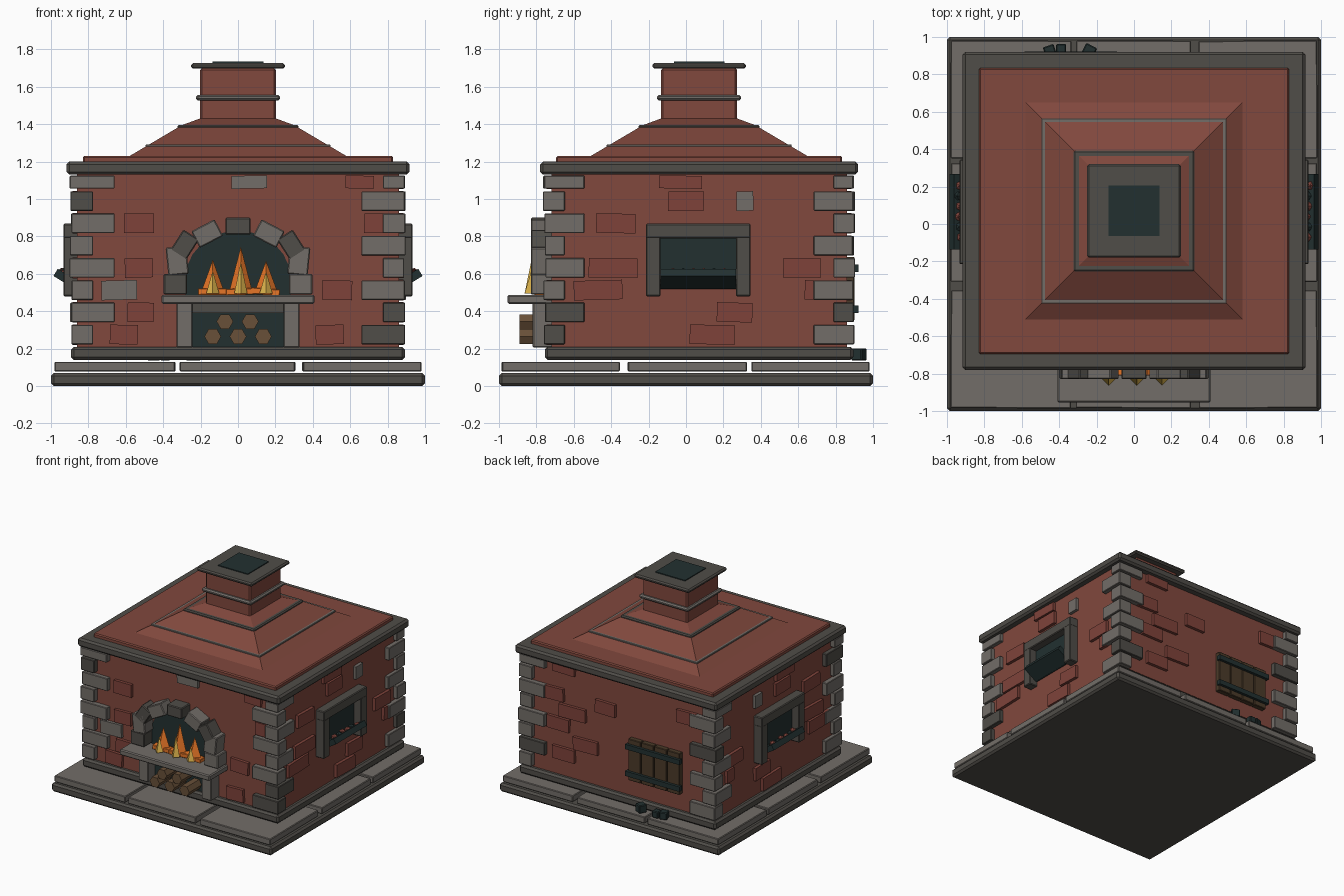
import bpy, bmesh, math, random
from mathutils import Matrix, Vector

random.seed(4)
default_cube = bpy.data.objects.get("Cube")
if default_cube:
    bpy.data.objects.remove(default_cube, do_unlink=True)


def material(name, red, green, blue):
    mat = bpy.data.materials.new(name)
    mat.use_nodes = True
    color = (red, green, blue, 1)
    mat.diffuse_color = color
    shader = next(n for n in mat.node_tree.nodes if n.type == 'BSDF_PRINCIPLED')
    shader.inputs["Base Color"].default_value = color
    return mat


WALL = material("wall_red", .22, .065, .047)
BRICK = material("brick_red", .21, .055, .042)
STONE = material("light_stone", .17, .155, .14)
DARK = material("dark_stone", .08, .074, .065)
BLACK = material("soot_black", .016, .03, .03)
PLANK = material("dark_wood", .07, .043, .022)
LOG = material("log_wood", .14, .08, .04)
ORANGE = material("flame_orange", .8, .18, .02)
YELLOW = material("flame_yellow", .8, .5, .08)


def finish(name, bm, mat, bevel=0):
    bmesh.ops.recalc_face_normals(bm, faces=bm.faces)
    mesh = bpy.data.meshes.new(name)
    bm.to_mesh(mesh)
    bm.free()
    mesh.materials.append(mat)
    obj = bpy.data.objects.new(name, mesh)
    bpy.context.scene.collection.objects.link(obj)
    if bevel:
        mod = obj.modifiers.new("chamfer", 'BEVEL')
        mod.width = bevel
        mod.segments = 1
    return obj


def block(name, mat, x, y, z, bevel=0, turn=0, axis='Y'):
    """Box from (low, high) ranges, optionally turned about its centre."""
    spans = (x, y, z)
    centre = Vector([(a + b) / 2 for a, b in spans])
    size = Matrix.Diagonal([abs(b - a) for a, b in spans] + [1])
    place = Matrix.Translation(centre) @ Matrix.Rotation(turn, 4, axis) @ size
    bm = bmesh.new()
    bmesh.ops.create_cube(bm, size=1, matrix=place)
    return finish(name, bm, mat, bevel)


MID = .07    # the house sits slightly behind the base centre
HALF_X, HALF_Y = .86, .79
FRONT, BACK = MID - HALF_Y, MID + HALF_Y


def slab(name, mat, half_x, half_y, z, bevel=0):
    return block(name, mat, (-half_x, half_x), (MID - half_y, MID + half_y), z, bevel)


def cone(name, mat, sides, bottom, top, height, place):
    bm = bmesh.new()
    bmesh.ops.create_cone(bm, cap_ends=True, segments=sides, radius1=bottom,
                          radius2=top, depth=height, matrix=place)
    return finish(name, bm, mat)


# Base and paving
block("base_slab", DARK, (-1, 1), (-1, 1), (0, .07), .015)
for x in ((-.98, -.335), (-.31, .305), (.345, .98)):
    for y in ((-.985, -.355), (-.31, .325), (.35, .98)):
        block("paving_slab", STONE, x, y, (.078, .13), .005,
              random.uniform(-.006, .006), 'Z')

# Walls, plinth and cornice
slab("plinth", DARK, .893, .825, (.14, .21), .015)
slab("walls", WALL, HALF_X, HALF_Y, (.2, 1.15))
slab("cornice", DARK, .917, .85, (1.13, 1.2), .015)


# Corner stones with alternating long and short sides
def course(row):
    low = .223 + .119 * row
    return low, min(low + .104, 1.125)


DARK_CORNERS = {(-1, -1, 6), (1, -1, 0), (1, -1, 1), (1, 1, 1), (-1, 1, 4)}
for sx in (-1, 1):
    for sy in (-1, 1):
        for row in range(8):
            long_x = (row % 2 == 0) == (sx * sy < 0)
            run_x, run_y = (.235, .11) if long_x else (.12, .215)
            out_x = .895 + random.uniform(-.007, .007)
            out_y = .828 + random.uniform(-.007, .007)
            block("corner_stone", DARK if (sx, sy, row) in DARK_CORNERS else STONE,
                  sorted((sx * out_x, sx * (.895 - run_x))),
                  sorted((MID + sy * out_y, MID + sy * (.828 - run_y))),
                  course(row), .004)


# Raised bricks, each given as (position along wall, course, width)
def wall_brick(wall, along, row, width, mat=BRICK):
    span = (along - width / 2, along + width / 2)
    tilt = random.uniform(-.03, .03)
    if wall in ("front", "back"):
        face = FRONT if wall == "front" else BACK
        block("raised_brick", mat, span, (face - .025, face + .025), course(row), 0, tilt, 'Y')
    else:
        face = HALF_X if wall == "left" else -HALF_X
        block("raised_brick", mat, (face - .025, face + .025), span, course(row), 0, tilt, 'X')


FRONT_BRICKS = [(-.53, 5, .16), (-.53, 3, .15), (-.52, 1, .14), (-.61, 0, .15),
                (.65, 7, .15), (.73, 5, .11), (.53, 2, .16), (.49, 0, .15)]
SIDE_BRICKS = [(-.03, 7, .23), (0, 6, .19), (-.375, 5, .21), (-.39, 3, .26),
               (-.47, 2, .26), (.62, 3, .2), (.68, 2, .09), (.26, 1, .19), (.14, 0, .24)]
BACK_BRICKS = [(.5, 7, .2), (.6, 5, .2), (.42, 4, .24), (.55, 3, .2),
               (.3, 2, .22), (.5, 1, .2), (-.62, 6, .18), (.12, 5, .18)]
for entry in FRONT_BRICKS:
    wall_brick("front", *entry)
for entry in BACK_BRICKS:
    wall_brick("back", *entry)
for side in ("left", "right"):
    for entry in SIDE_BRICKS:
        wall_brick(side, *entry)
    wall_brick(side, .315, 6, .09, STONE)
wall_brick("front", .06, 7, .19, STONE)
wall_brick("front", -.635, 2, .19, STONE)

# Roof, its trim bands and the chimney
slab("roof_slab", WALL, .83, .765, (1.19, 1.23), .008)


def hip(name, low_half, high_half, low, high):
    place = Matrix.Translation((0, MID, (low + high) / 2)) @ Matrix.Rotation(math.pi / 4, 4, 'Z')
    root = math.sqrt(2)
    cone(name, WALL, 4, low_half * root, high_half * root, high - low, place)


hip("lower_roof", .583, .3, 1.228, 1.395)
hip("upper_roof", .3, .205, 1.395, 1.43)
slab("lower_trim", STONE, .495, .495, (1.277, 1.291), .003)
slab("upper_trim", DARK, .323, .323, (1.373, 1.397), .008)
slab("chimney", WALL, .203, .203, (1.4, 1.7), .01)
slab("chimney_collar", STONE, .225, .225, (1.527, 1.557), .01)
slab("chimney_cap", DARK, .25, .25, (1.697, 1.727), .01)
slab("chimney_opening", BLACK, .135, .135, (1.725, 1.734))

# Arched hearth opening
bm = bmesh.new()
outline = [(-.28, .48), (.28, .48)]
for step in range(13):
    angle = math.pi * step / 12
    outline.append((.28 * math.cos(angle), .58 + .25 * math.sin(angle)))
panel = bm.faces.new([bm.verts.new((x, FRONT - .008, z)) for x, z in outline])
extruded = bmesh.ops.extrude_face_region(bm, geom=[panel])
bmesh.ops.translate(bm, vec=(0, .02, 0),
                    verts=[v for v in extruded["geom"] if isinstance(v, bmesh.types.BMVert)])
finish("hearth_opening", bm, BLACK)


# Arch stones: centre, size, lean and colours on either side
def arch_stone(x, z, width, height, lean, mat):
    block("arch_stone", mat, (x - width / 2, x + width / 2), (-.83, FRONT + .02),
          (z - height / 2, z + height / 2), .006, lean, 'Y')


arch_stone(0, .855, .135, .09, 0, DARK)
for s in (-1, 1):
    arch_stone(s * .165, .815, .14, .1, s * .48, STONE)
    arch_stone(s * .285, .755, .13, .1, s * 1.0, DARK)
    arch_stone(s * .325, .67, .11, .15, s * .1, STONE)
    arch_stone(s * .335, .545, .125, .11, 0, DARK if s < 0 else STONE)

# Hearth shelf and the wood store under it
block("hearth_shelf", STONE, (-.41, .41), (-.955, FRONT + .02), (.44, .487), .008)
block("wood_store_opening", BLACK, (-.25, .25), (FRONT - .008, FRONT + .01), (.205, .4))
block("wood_store_lintel", DARK, (-.28, .28), (-.8, FRONT + .01), (.39, .445))
for s in (-1, 1):
    block("wood_store_pillar", STONE, sorted((s * .243, s * .33)), (-.82, FRONT + .02),
          (.205, .445), .006)
for x, z in ((-.135, .265), (0, .265), (.135, .265), (-.07, .345), (.065, .345)):
    place = (Matrix.Translation((x, -.8, z)) @ Matrix.Rotation(math.pi / 2, 4, 'X')
             @ Matrix.Rotation(math.pi / 6, 4, 'Z'))
    cone("fire_log", LOG, 6, .045, .045, .18, place)

# Fire
for x, height in ((-.135, .18), (.015, .25), (.15, .175)):
    block("burning_wood", ORANGE, (x - .08, x + .075), (-.81, -.75), (.487, .522), .004,
          random.uniform(-.08, .08), 'Y')
    cone("outer_flame", ORANGE, 4, .065, 0, height,
         Matrix.Translation((x, -.775, .495 + height / 2)))
    cone("inner_flame", YELLOW, 4, .035, 0, height * .68,
         Matrix.Translation((x, -.828, .495 + height * .34)))

# Side windows with ember trays
for s in (-1, 1):
    def out(a, b):
        return sorted((s * a, s * b))
    block("window_opening", BLACK, out(.85, .868), (-.15, .28), (.52, .8))
    block("window_lintel", DARK, out(.85, .933), (-.215, .345), (.79, .868), .006)
    for y in ((-.215, -.137), (.267, .345)):
        block("window_jamb", DARK, out(.85, .933), y, (.48, .8), .006)
    block("ember_tray", BLACK, out(.85, .985), (-.137, .267), (.55, .595), 0, -s * .55, 'Y')
    for index in range(6):
        bm = bmesh.new()
        spot = Vector((s * random.uniform(.92, .945), -.07 + .055 * index, .605))
        bmesh.ops.create_icosphere(bm, subdivisions=1, radius=.027,
                                   matrix=Matrix.Translation(spot))
        finish("ember", bm, BLACK if index % 3 == 1 else BRICK)

# Back shutter with iron straps
for index in range(4):
    left = -.57 + .118 * index
    block("shutter_plank", PLANK, (left, left + .113), (BACK - .01, .9), (.35, .69), .004)
for z in (.41, .63):
    block("shutter_strap", BLACK, (-.585, -.09), (.89, .922), (z - .02, z + .02))

# Coal lumps beside the back plinth
for x, y, size in ((-.45, .925, .06), (-.39, .935, .055), (-.24, .925, .065)):
    block("coal_lump", BLACK, (x - size / 2, x + size / 2), (y - size / 2, y + size / 2),
          (.137, .137 + size), .006, random.uniform(-.5, .5), 'Z')
